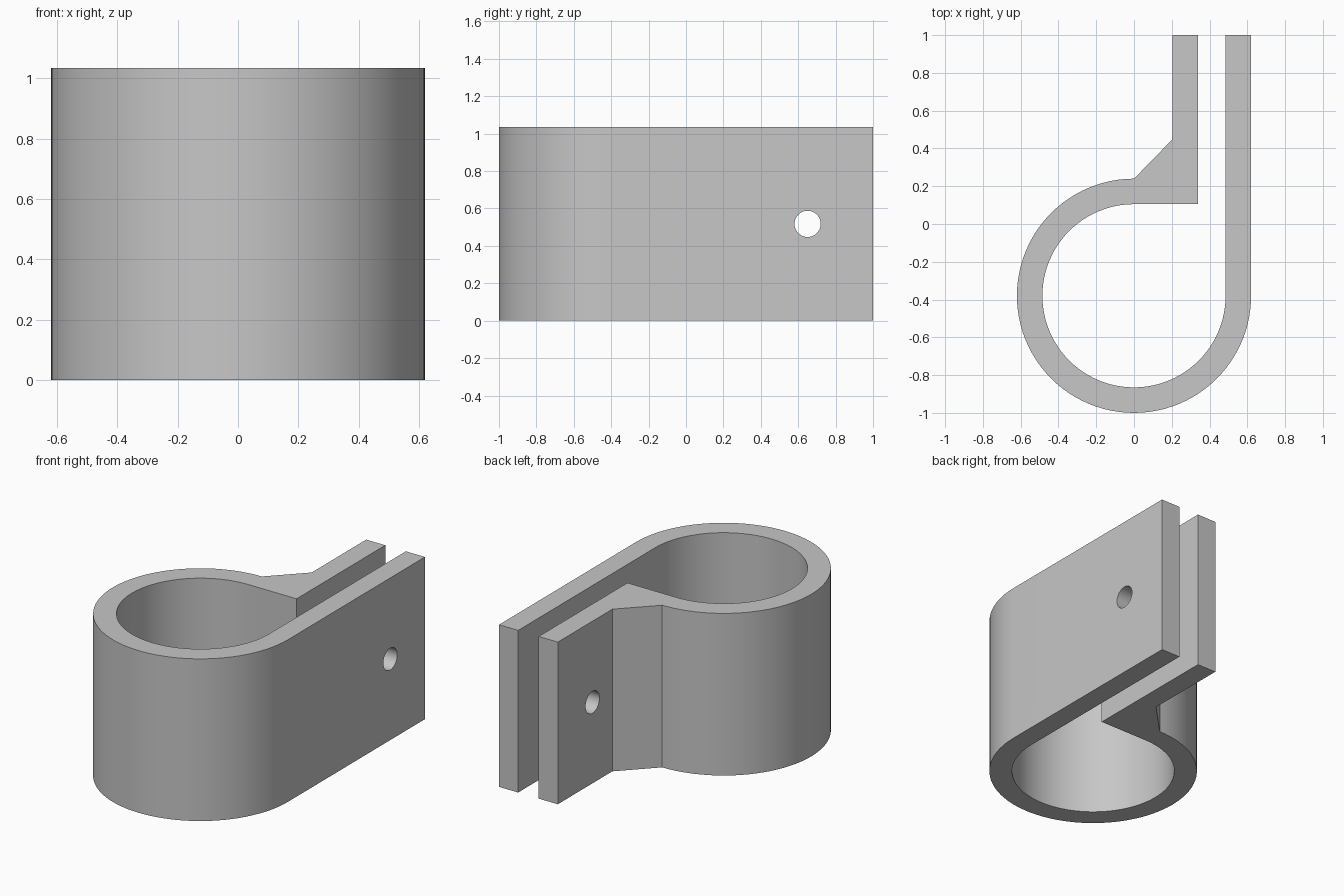
import bpy, bmesh, math
from mathutils import Matrix

cube = bpy.data.objects.get("Cube")
if cube:
    bpy.data.objects.remove(cube, do_unlink=True)

HEIGHT = 1.035
OUTER, INNER = 0.62, 0.485
RING_Y = -0.38
SEGMENTS = 72
HOLE_Y, HOLE_R = 0.65, 0.07


def arc(radius):
    """Three quarters of the ring, from the back round to the left tab."""
    return [(radius * math.cos(a), RING_Y + radius * math.sin(a))
            for a in (math.pi * (0.5 + 1.5 * i / SEGMENTS) for i in range(SEGMENTS + 1))]


def finish(name, bm):
    bmesh.ops.recalc_face_normals(bm, faces=bm.faces[:])
    mesh = bpy.data.meshes.new(name)
    bm.to_mesh(mesh)
    bm.free()
    obj = bpy.data.objects.new(name, mesh)
    bpy.context.collection.objects.link(obj)
    return obj


# Clamp outline: ring, straight tab, and the gusseted tab facing it
gap_x, tab_x = 0.34, 0.205
outline = arc(OUTER) + [(OUTER, 1), (INNER, 1)] + arc(INNER)[::-1]
outline += [(gap_x, RING_Y + INNER), (gap_x, 1), (tab_x, 1), (tab_x, 0.45)]

bm = bmesh.new()
base = bm.faces.new([bm.verts.new((x, y, 0)) for x, y in outline])
top = bmesh.ops.extrude_face_region(bm, geom=[base], use_keep_orig=True)["geom"]
bmesh.ops.translate(bm, vec=(0, 0, HEIGHT),
                    verts=[g for g in top if isinstance(g, bmesh.types.BMVert)])
clamp = finish("pipe_clamp", bm)

# Bolt hole through both tabs
bm = bmesh.new()
bmesh.ops.create_cone(
    bm, cap_ends=True, segments=48, radius1=HOLE_R, radius2=HOLE_R, depth=1,
    matrix=Matrix.Translation((0.4, HOLE_Y, HEIGHT / 2)) @ Matrix.Rotation(math.pi / 2, 4, "Y"))
cutter = finish("bolt_hole_cutter", bm)
cutter.hide_render = True

cut = clamp.modifiers.new("bolt_hole", "BOOLEAN")
cut.operation = "DIFFERENCE"
cut.solver = "EXACT"
cut.object = cutter

bpy.ops.object.select_all(action="DESELECT")
clamp.select_set(True)
bpy.context.view_layer.objects.active = clamp
bpy.ops.object.modifier_apply(modifier=cut.name)
bpy.data.objects.remove(cutter, do_unlink=True)

# Plain grey material
grey = bpy.data.materials.new("light_grey")
grey.use_nodes = True
colour = (0.57, 0.57, 0.57, 1)
grey.diffuse_color = colour
grey.node_tree.nodes["Principled BSDF"].inputs["Base Color"].default_value = colour
clamp.data.materials.clear()
clamp.data.materials.append(grey)

bpy.ops.object.shade_smooth_by_angle(angle=math.radians(25))
